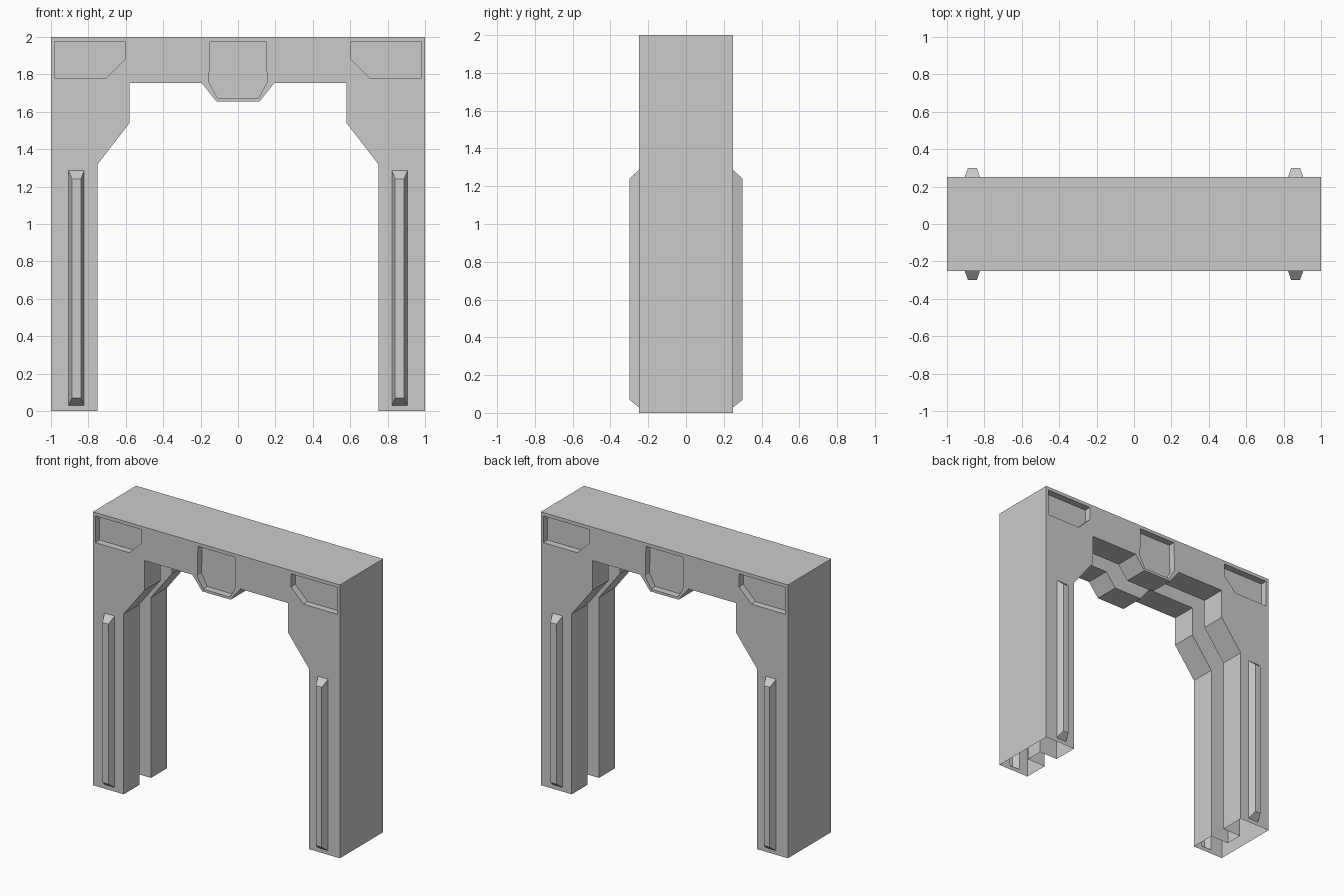
import bpy, bmesh

if "Cube" in bpy.data.objects:
    bpy.data.objects.remove(bpy.data.objects["Cube"])


def mirrored(half):
    """Left half of a profile plus its mirror image, as a closed loop."""
    return half + [(-x, z) for x, z in reversed(half)]


def loft(name, rings):
    """Closed solid between two (y, [(x, z), ...]) rings."""
    bm = bmesh.new()
    loops = [[bm.verts.new((x, y, z)) for x, z in pts] for y, pts in rings]
    for loop in loops:
        bm.faces.new(loop)
    for a, b in zip(loops, loops[1:]):
        n = len(a)
        for i in range(n):
            j = (i + 1) % n
            bm.faces.new((a[i], a[j], b[j], b[i]))
    bmesh.ops.recalc_face_normals(bm, faces=bm.faces)
    mesh = bpy.data.meshes.new(name)
    bm.to_mesh(mesh)
    bm.free()
    ob = bpy.data.objects.new(name, mesh)
    bpy.context.collection.objects.link(ob)
    return ob


def combine(target, other, operation):
    """Apply one boolean and remove the helper solid."""
    mod = target.modifiers.new("shape", 'BOOLEAN')
    mod.operation, mod.solver, mod.object = operation, 'EXACT', other
    bpy.context.view_layer.update()
    deps = bpy.context.evaluated_depsgraph_get()
    mesh = bpy.data.meshes.new_from_object(target.evaluated_get(deps))
    target.modifiers.clear()
    target.data = mesh
    bpy.data.objects.remove(other)


def rect(x0, x1, z0, z1):
    return [(x0, z0), (x1, z0), (x1, z1), (x0, z1)]


# Arch body: outer outline and stepped opening
outline = mirrored([(-1, 2), (-1, 0), (-.75, 0), (-.75, 1.32), (-.58, 1.54),
                    (-.58, 1.755), (-.195, 1.755), (-.115, 1.655)])
frame = loft("door_frame", [(-.25, outline), (.25, outline)])

# Door slot running round the inside of the opening
slot = mirrored([(-.9, -.1), (-.9, 1.372), (-.73, 1.592), (-.73, 1.905),
                 (-.123, 1.905), (-.043, 1.805)])
combine(frame, loft("slot_cutter", [(-.065, slot), (.065, slot)]), 'DIFFERENCE')

# Shallow panels and raised leg ribs on the front and back
corner = [(-.98, 1.975), (-.98, 1.78), (-.705, 1.78), (-.605, 1.88), (-.605, 1.975)]
centre = mirrored([(-.15, 1.975), (-.155, 1.757), (-.109, 1.673)])
for side in (-1, 1):
    panels = [centre, corner, [(-x, z) for x, z in corner]]
    for pts in panels:
        cutter = loft("panel_cutter", [(side * .2, pts), (side * .35, pts)])
        combine(frame, cutter, 'DIFFERENCE')
    for s in (-1, 1):
        base = rect(s * .823, s * .905, .03, 1.285)
        tip = rect(s * .84, s * .888, .07, 1.24)
        rib = loft("leg_rib", [(side * .23, base), (side * .25, base), (side * .30, tip)])
        # the inner rings need no cap between them
        bm = bmesh.new()
        bm.from_mesh(rib.data)
        inner = [f for f in bm.faces
                 if len(f.verts) == 4 and all(abs(abs(v.co.y) - .25) < 1e-4 for v in f.verts)]
        bmesh.ops.delete(bm, geom=inner, context='FACES_ONLY')
        bmesh.ops.recalc_face_normals(bm, faces=bm.faces)
        bm.to_mesh(rib.data)
        bm.free()
        combine(frame, rib, 'UNION')

# Legs are hollow and open at the floor
bm = bmesh.new()
bm.from_mesh(frame.data)
floor = [f for f in bm.faces if all(abs(v.co.z) < 1e-4 for v in f.verts)]
bmesh.ops.delete(bm, geom=floor, context='FACES')
bm.to_mesh(frame.data)
bm.free()
